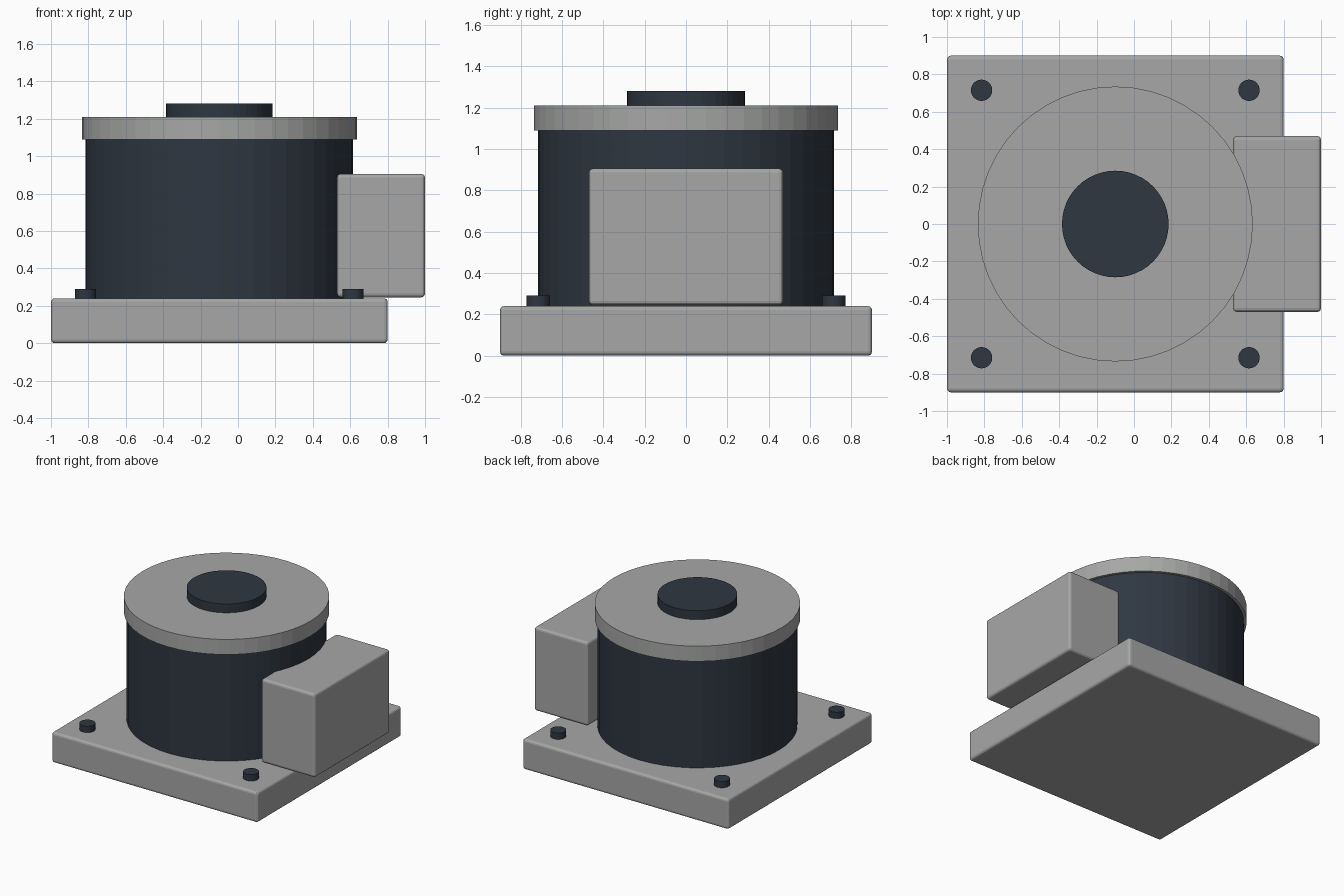
import bpy
import math

if "Cube" in bpy.data.objects:
    bpy.data.objects.remove(bpy.data.objects["Cube"], do_unlink=True)


def make_material(name, rgb):
    mat = bpy.data.materials.new(name)
    mat.use_nodes = True
    color = (*rgb, 1.0)
    mat.diffuse_color = color
    mat.node_tree.nodes["Principled BSDF"].inputs["Base Color"].default_value = color
    return mat


GREY = make_material("machined grey", (0.38, 0.39, 0.38))
DARK = make_material("dark blue steel", (0.028, 0.038, 0.053))
AXIS_X = -0.1  # centre line of the base and drum


def finish(name, mat):
    obj = bpy.context.object
    obj.name = name
    obj.data.name = name
    obj.data.materials.append(mat)
    return obj


def rounded_box(name, x, y, z, mat, bevel=0.02):
    """Box given by its (low, high) limits on each axis."""
    limits = (x, y, z)
    bpy.ops.mesh.primitive_cube_add(size=1, location=[(a + b) / 2 for a, b in limits])
    obj = finish(name, mat)
    obj.scale = [b - a for a, b in limits]
    bpy.ops.object.transform_apply(location=False, rotation=False, scale=True)
    mod = obj.modifiers.new("Rounded edges", "BEVEL")
    mod.width = bevel
    mod.segments = 3
    return obj


def cylinder(name, radius, z, mat, x=AXIS_X, y=0.0, sides=48):
    low, high = z
    bpy.ops.mesh.primitive_cylinder_add(
        vertices=sides, radius=radius, depth=high - low,
        location=(x, y, (low + high) / 2))
    return finish(name, mat)


# Mounting plate
rounded_box("base_plate", (-1, 0.8), (-0.9, 0.9), (0, 0.24), GREY)

# Drum, top flange and centre hub
cylinder("drum_body", 0.715, (0.23, 1.1), DARK)
cylinder("top_flange", 0.735, (1.09, 1.21), GREY)
cylinder("centre_hub", 0.285, (1.2, 1.28), DARK)

# Side housing
rounded_box("side_housing", (0.53, 1), (-0.47, 0.47), (0.245, 0.905), GREY)

# Corner bolts
for side, sx in (("right", -1), ("left", 1)):
    for end, sy in (("front", -1), ("back", 1)):
        cylinder(f"bolt_{end}_{side}", 0.057, (0.22, 0.29), DARK,
                 AXIS_X + sx * 0.715, sy * 0.715, 24)
